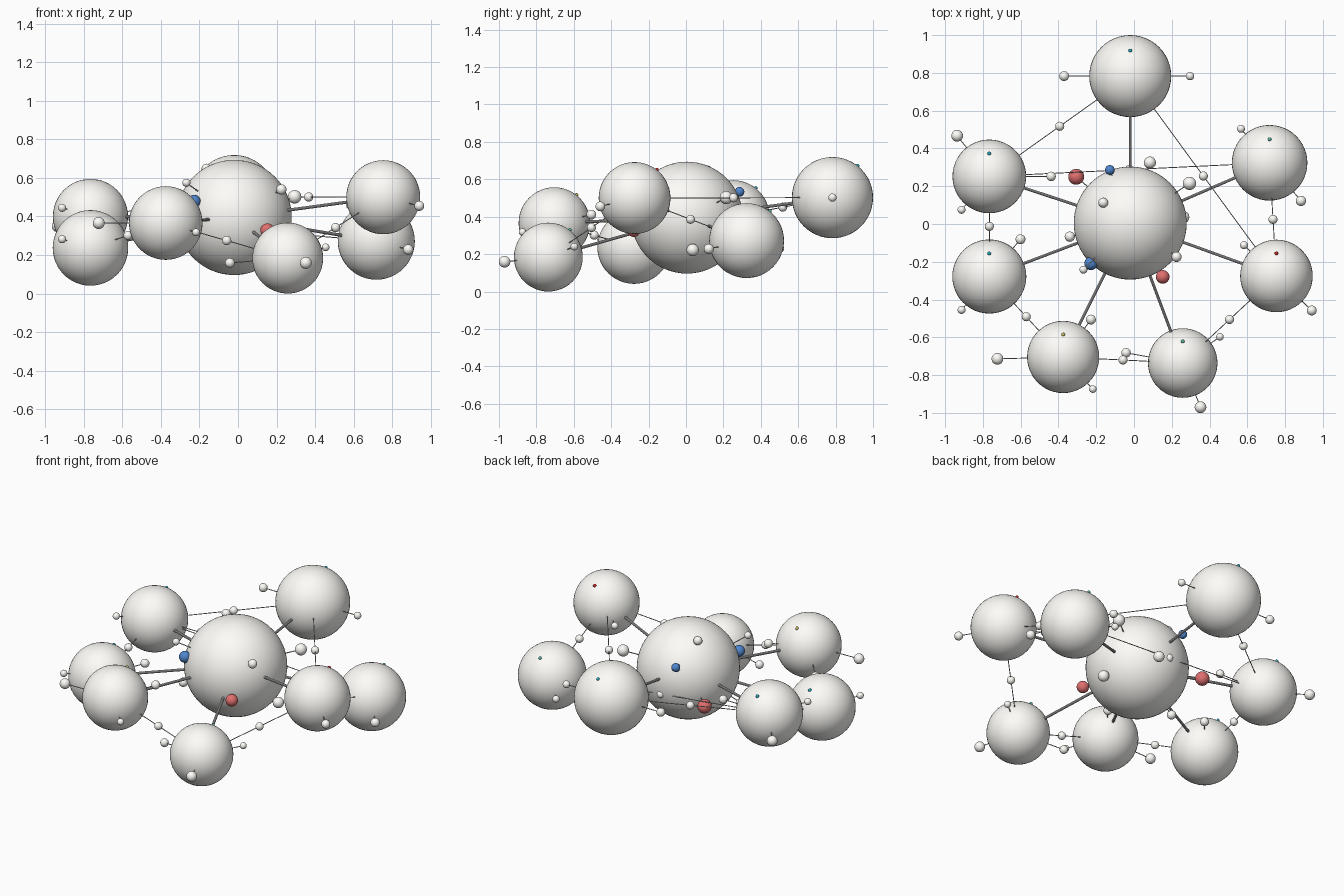
import bpy
from mathutils import Vector

if "Cube" in bpy.data.objects:
    bpy.data.objects.remove(bpy.data.objects["Cube"])

CORE = Vector((-0.02, 0.005, 0.395))
CORE_R = 0.299


def material(name, rgb):
    m = bpy.data.materials.new(name)
    m.diffuse_color = (*rgb, 1)
    m.use_nodes = True
    m.node_tree.nodes["Principled BSDF"].inputs["Base Color"].default_value = m.diffuse_color
    return m


PALE = material("pale", (1.0, 0.99, 0.95))
STEEL = material("steel", (0.85, 0.85, 0.85))
RED = material("red", (0.75, 0.16, 0.16))
BLUE = material("blue", (0.08, 0.24, 0.62))
TEAL = material("teal", (0.02, 0.45, 0.6))
GREEN = material("green", (0.1, 0.5, 0.4))
YELLOW = material("yellow", (0.7, 0.6, 0.15))
DARK_RED = material("dark_red", (0.7, 0.02, 0.02))


def ball(name, pos, r, mat=None, seg=24):
    bpy.ops.mesh.primitive_uv_sphere_add(segments=seg, ring_count=seg // 2, radius=r, location=pos)
    ob = bpy.context.object
    ob.name = name
    bpy.ops.object.shade_smooth()
    ob.data.materials.append(mat or PALE)
    return ob


def rod(name, a, b, r):
    a, b = Vector(a), Vector(b)
    d = b - a
    bpy.ops.mesh.primitive_cylinder_add(vertices=10, radius=r, depth=d.length, location=(a + b) / 2)
    ob = bpy.context.object
    ob.name = name
    ob.rotation_euler = d.to_track_quat('Z', 'Y').to_euler()
    bpy.ops.object.shade_smooth_by_angle()
    ob.data.materials.append(STEEL)
    return ob


# Central sphere
ball("core", CORE, CORE_R, seg=64)

# Small balls on stems around the core: position, radius, material
core_balls = [
    ((-0.306, 0.25, 0.32), 0.042, RED),
    ((0.152, -0.28, 0.328), 0.036, RED),
    ((-0.128, 0.286, 0.533), 0.026, BLUE),
    ((-0.228, -0.209, 0.477), 0.035, BLUE),
    ((0.294, 0.215, 0.502), 0.035, None),
    ((0.225, -0.174, 0.54), 0.027, None),
    ((-0.268, -0.242, 0.575), 0.021, None),
    ((0.26, 0.036, 0.222), 0.033, None),
    ((0.084, 0.325, 0.289), 0.032, None),
    ((-0.163, 0.113, 0.648), 0.026, None),
    ((-0.34, -0.067, 0.23), 0.027, None),
]
for i, (p, r, m) in enumerate(core_balls):
    ball(f"core_ball_{i}", p, r, m)
    rod(f"core_stem_{i}", CORE, p, 0.003)

# Outer spheres: centre, radius, marker material, moons (offset, radius)
outer = {
    "back": ((-0.02, 0.783, 0.502), 0.217, TEAL,
             [((-0.35, 0, 0), 0.026), ((0.317, 0, 0), 0.022)]),
    "left_back": ((-0.766, 0.252, 0.4), 0.195, TEAL,
                  [((-0.17, 0.215, -0.05), 0.031), ((-0.147, -0.177, 0.045), 0.021),
                   ((0.327, 0, 0), 0.025)]),
    "left_front": ((-0.766, -0.278, 0.237), 0.196, TEAL,
                   [((-0.147, -0.177, 0.045), 0.021), ((0.165, 0.197, 0.05), 0.026)]),
    "front_left": ((-0.375, -0.704, 0.366), 0.191, YELLOW,
                   [((-0.348, -0.01, 0), 0.031), ((0.147, 0.198, 0.045), 0.026),
                    ((0.157, -0.17, -0.048), 0.02)]),
    "front_right": ((0.258, -0.736, 0.184), 0.184, GREEN,
                    [((0.197, 0.139, 0.056), 0.02), ((-0.3, 0.054, -0.025), 0.025),
                     ((0.094, -0.234, -0.025), 0.031)]),
    "right_front": ((0.754, -0.275, 0.5), 0.192, DARK_RED,
                    [((0.187, -0.183, -0.045), 0.026), ((-0.172, 0.163, -0.042), 0.021)]),
    "right_back": ((0.718, 0.324, 0.272), 0.2, GREEN,
                   [((-0.152, 0.18, -0.042), 0.021), ((0.166, -0.202, -0.044), 0.027)]),
}
for key, (c, r, m, moons) in outer.items():
    c = Vector(c)
    ball(f"{key}_sphere", c, r, seg=48)
    ball(f"{key}_marker", c + r * Vector((0, 0.62, 0.785)), 0.01, m, seg=12)
    rod(f"{key}_spoke", CORE, c, 0.008)
    for i, (off, mr) in enumerate(moons):
        p = c + Vector(off)
        ball(f"{key}_moon_{i}", p, mr)
        rod(f"{key}_moon_stem_{i}", c, p, 0.0025)

# Thin links between outer spheres, each with a bead at its middle
links = [("back", "left_back"), ("left_back", "left_front"), ("left_front", "front_left"),
         ("front_left", "front_right"), ("front_right", "right_front"),
         ("right_front", "right_back"), ("back", "right_front"), ("left_back", "right_back")]
for i, (a, b) in enumerate(links):
    pa, pb = Vector(outer[a][0]), Vector(outer[b][0])
    rod(f"link_{i}", pa, pb, 0.0025)
    ball(f"link_bead_{i}", (pa + pb) / 2, 0.024)
